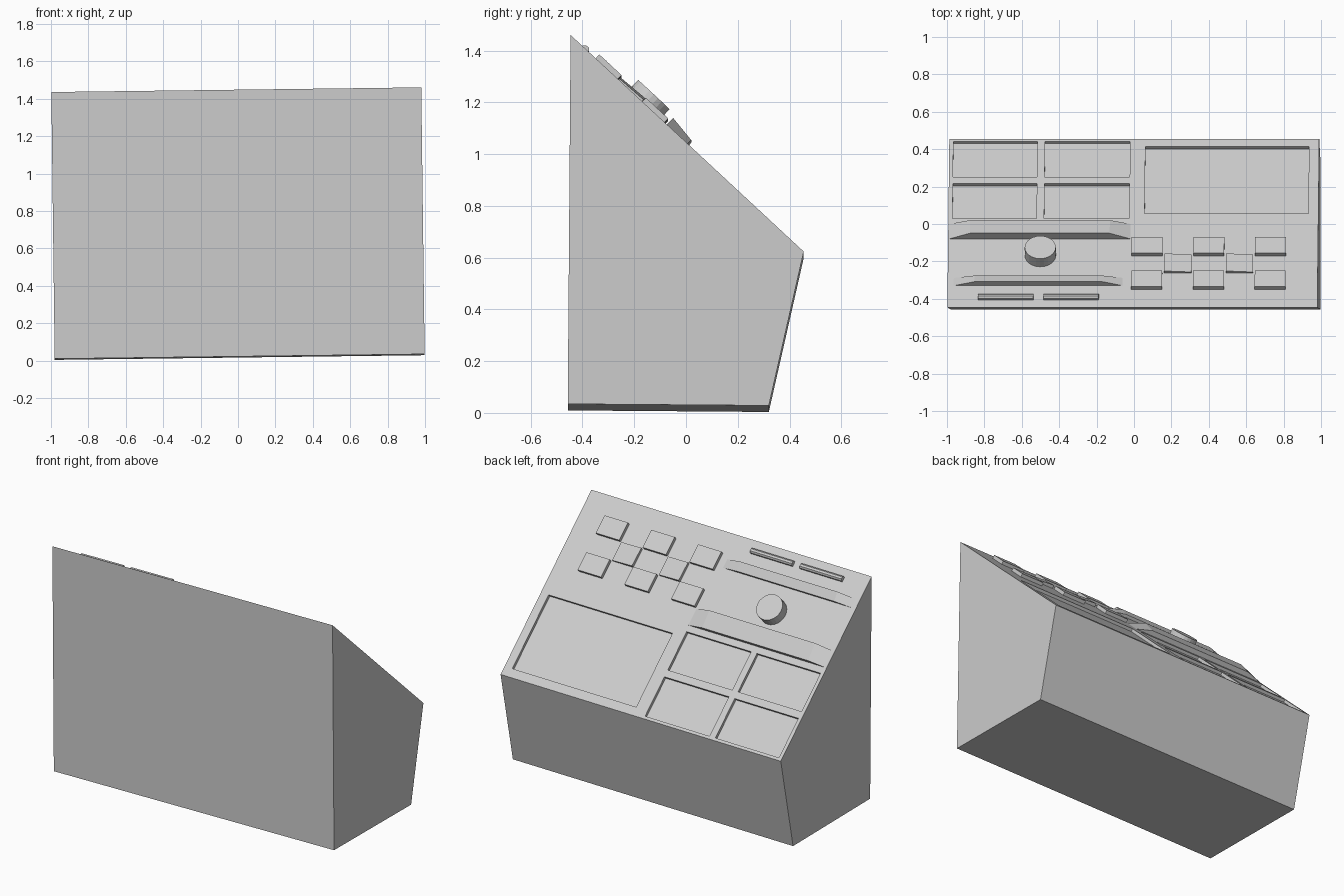
import bpy, bmesh
from math import cos, sin, pi
from mathutils import Vector, Matrix

if "Cube" in bpy.data.objects:
    bpy.data.objects.remove(bpy.data.objects["Cube"])

# whole console leans very slightly sideways
LEAN = (Matrix.Translation((0, 0, 0.73)) @ Matrix.Rotation(-0.0126, 4, 'Y')
        @ Matrix.Translation((0, 0, -0.73)))
TOP, LOW = Vector((0, -0.446, 1.448)), Vector((0, 0.455, 0.611))
SLOPE = (LOW - TOP).normalized()
NORMAL = Vector((1, 0, 0)).cross(SLOPE)
if NORMAL.z < 0:
    NORMAL.negate()


def on_panel(x, y, h=0.0):
    """Point over the sloped panel at plan position x, y and height h."""
    p = TOP + SLOPE * ((y - TOP.y) / SLOPE.y) + NORMAL * h
    return Vector((x, p.y, p.z))


def loft(bm, a, b):
    """Closed solid between two matching loops."""
    va = [bm.verts.new(LEAN @ p) for p in a]
    vb = [bm.verts.new(LEAN @ p) for p in b]
    n = len(a)
    bm.faces.new(va[::-1])
    bm.faces.new(vb)
    for i in range(n):
        j = (i + 1) % n
        bm.faces.new((va[i], va[j], vb[j], vb[i]))


def finish(name, bm):
    bmesh.ops.recalc_face_normals(bm, faces=bm.faces)
    me = bpy.data.meshes.new(name)
    bm.to_mesh(me)
    bm.free()
    ob = bpy.data.objects.new(name, me)
    bpy.context.collection.objects.link(ob)
    return ob


def block(bm, x0, x1, y0, y1, low, heights, inset=0.0):
    """Panel block; heights are for corners x0y0, x1y0, x1y1, x0y1."""
    base = [(x0, y0), (x1, y0), (x1, y1), (x0, y1)]
    top = [(x0 + inset, y0), (x1 - inset, y0), (x1 - inset, y1), (x0 + inset, y1)]
    loft(bm, [on_panel(x, y, low) for x, y in base],
         [on_panel(x, y, h) for (x, y), h in zip(top, heights)])


# console body
profile = [(-0.457, 0.022), (0.32, 0.016), (LOW.y, LOW.z), (TOP.y, TOP.z)]
bm = bmesh.new()
loft(bm, [Vector((-0.989, y, z)) for y, z in profile],
     [Vector((0.989, y, z)) for y, z in profile])
body = finish("console_body", bm)

# recessed screens
bm = bmesh.new()
screens = [(0.06, 0.935, 0.055, 0.415)]
for y0, y1 in ((0.25, 0.442), (0.03, 0.217)):
    screens += [(-0.967, -0.518, y0, y1), (-0.477, -0.022, y0, y1)]
for s in screens:
    block(bm, *s, -0.019, [0.05] * 4)
cutter = finish("screen_cutter", bm)
cutter.hide_render = True
mod = body.modifiers.new("screens", 'BOOLEAN')
mod.object, mod.operation, mod.solver = cutter, 'DIFFERENCE', 'EXACT'
bpy.context.view_layer.update()
cut = bpy.data.meshes.new_from_object(
    body.evaluated_get(bpy.context.evaluated_depsgraph_get()))
body.modifiers.clear()
body.data = cut
bpy.data.objects.remove(cutter)

# square keys in two rows
for r, y in enumerate((-0.17, -0.35)):
    for c in range(3):
        bm = bmesh.new()
        x = -0.007 + 0.33 * c
        block(bm, x, x + 0.165, y, y + 0.086, -0.005, [0.022] * 4)
        finish(f"key_{r}_{c}", bm)

# tilted keys between the rows
for c in range(2):
    bm = bmesh.new()
    x = 0.168 + 0.33 * c
    block(bm, x, x + 0.145, -0.262, -0.172, -0.005, [0.016, 0.008, 0.012, 0.022])
    finish(f"middle_key_{c}", bm)

# long ridges with sloped ends
for name, x0, x1, y0, y1, hu, hl in (
        ("lower_ridge", -0.987, -0.01, -0.08, 0.0, 0.045, 0.03),
        ("upper_ridge", -0.96, -0.047, -0.33, -0.288, 0.032, 0.018)):
    bm = bmesh.new()
    block(bm, x0, x1, y0, y1, -0.001, [hu, hu, hl, hl], 0.115)
    finish(name, bm)

# round knob
bm = bmesh.new()
centre = on_panel(-0.495, -0.168)
ring = [centre + (Vector((1, 0, 0)) * cos(2 * pi * i / 24)
                  + SLOPE * sin(2 * pi * i / 24)) * 0.083 for i in range(24)]
loft(bm, [p - NORMAL * 0.005 for p in ring], [p + NORMAL * 0.064 for p in ring])
finish("knob", bm)

# rounded bars near the top edge
for k, x0 in enumerate((-0.825, -0.475)):
    bm = bmesh.new()
    ends = []
    for x in (x0, x0 + 0.295):
        c = on_panel(x, -0.396, 0.007)
        ends.append([c + (SLOPE * cos(pi / 8 + i * pi / 4)
                          + NORMAL * sin(pi / 8 + i * pi / 4)) * 0.017
                     for i in range(8)])
    loft(bm, *ends)
    finish(f"bar_{k}", bm)
